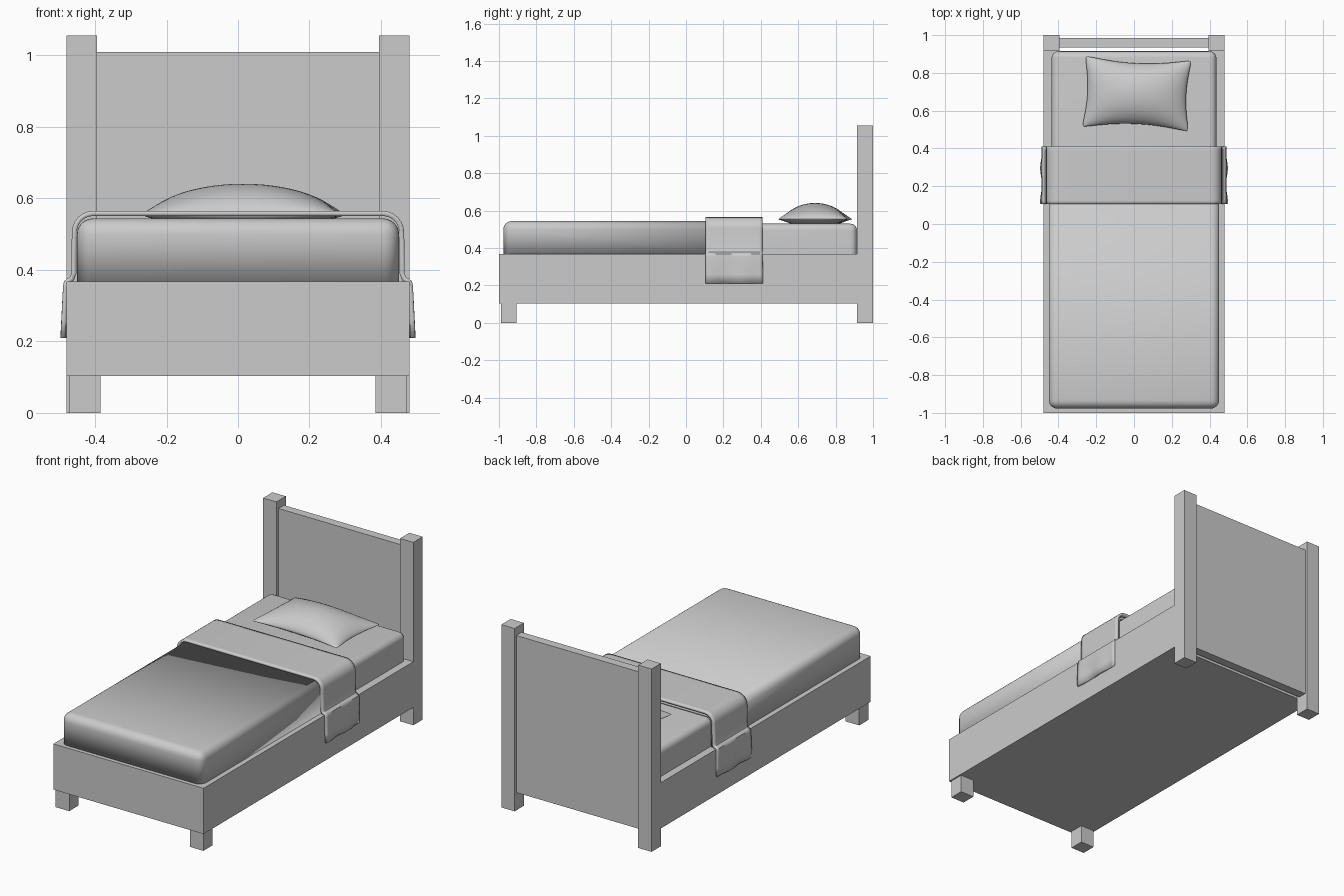
import bpy, bmesh, math

if "Cube" in bpy.data.objects:
    bpy.data.objects.remove(bpy.data.objects["Cube"])


def finish(name, bm, smooth=False):
    bmesh.ops.recalc_face_normals(bm, faces=bm.faces)
    me = bpy.data.meshes.new(name)
    bm.to_mesh(me)
    bm.free()
    ob = bpy.data.objects.new(name, me)
    bpy.context.collection.objects.link(ob)
    if smooth:
        bpy.ops.object.select_all(action='DESELECT')
        ob.select_set(True)
        bpy.context.view_layer.objects.active = ob
        bpy.ops.object.shade_smooth_by_angle(angle=math.radians(40))
    return ob


def box_bm(x0, x1, y0, y1, z0, z1):
    bm = bmesh.new()
    bmesh.ops.create_cube(bm, size=1)
    for v in bm.verts:
        v.co = ((x0 + x1) / 2 + v.co.x * (x1 - x0),
                (y0 + y1) / 2 + v.co.y * (y1 - y0),
                (z0 + z1) / 2 + v.co.z * (z1 - z0))
    return bm


def box(name, *dims):
    return finish(name, box_bm(*dims))


def round_edges(bm, keep, width):
    edges = [e for e in bm.edges if keep((e.verts[0].co + e.verts[1].co) / 2)]
    bmesh.ops.bevel(bm, geom=edges, offset=width, segments=6, profile=0.5, affect='EDGES')


# Wooden frame, headboard, posts and foot legs
box("bed_frame", -0.48, 0.48, -1.0, 0.915, 0.103, 0.367)
box("headboard_panel", -0.40, 0.40, 0.935, 0.985, 0.103, 1.01)
for side, s in (("left", -1), ("right", 1)):
    a, b = sorted((s * 0.395, s * 0.48))
    box("head_post_" + side, a, b, 0.915, 1.0, 0, 1.056)
    a, b = sorted((s * 0.385, s * 0.472))
    box("foot_leg_" + side, a, b, -0.99, -0.907, 0, 0.105)

# Mattress with rounded top and corners
bm = box_bm(-0.436, 0.436, -0.96, 0.914, 0.36, 0.53)
round_edges(bm, lambda c: c.z > 0.4, 0.035)
finish("mattress", bm, True)

# Blanket shell, open underneath and at the head end
bm = box_bm(-0.451, 0.451, -0.977, 0.40, 0.362, 0.544)
round_edges(bm, lambda c: c.z > 0.4 and c.y < 0.3, 0.045)
bm.normal_update()
bmesh.ops.delete(bm, geom=[f for f in bm.faces if f.normal.z < -0.9 or f.normal.y > 0.9],
                 context='FACES_ONLY')
ob = finish("blanket", bm, True)
mod = ob.modifiers.new("thickness", 'SOLIDIFY')
mod.thickness = 0.012
mod.offset = -1

# Folded blanket band hanging over both side rails
half = [(0.0, 0.565), (0.405, 0.565)]
half += [(0.405 + 0.06 * math.sin(t), 0.505 + 0.06 * math.cos(t))
         for t in [math.radians(15 * i) for i in range(1, 7)]]
half += [(0.466, 0.392), (0.470, 0.380), (0.480, 0.374), (0.487, 0.368),
         (0.489, 0.355), (0.490, 0.31), (0.491, 0.26), (0.492, 0.21)]
profile = [(-x, z) for x, z in reversed(half[1:])] + half
bm = bmesh.new()
rows = []
n = 16
for j in range(n + 1):
    t = j / n
    row = []
    for x, z in profile:
        drop = max(0, (0.37 - z) / 0.16)
        wave = 0.005 * drop * math.sin(t * 11 + 1)
        row.append(bm.verts.new((x + math.copysign(wave, x) * (1 if wave > 0 else -1),
                                 0.105 + 0.305 * t, z)))
    rows.append(row)
for r0, r1 in zip(rows, rows[1:]):
    for i in range(len(profile) - 1):
        bm.faces.new((r0[i], r0[i + 1], r1[i + 1], r1[i]))
ob = finish("blanket_fold", bm, True)
up = max(ob.data.polygons, key=lambda p: p.area).normal.z > 0
mod = ob.modifiers.new("thickness", 'SOLIDIFY')
mod.thickness = 0.014
mod.offset = -1 if up else 1

# Pillow with pinched corners and bulging middle
bm = bmesh.new()
N = 28
rot = math.radians(-2.5)
for top in (True, False):
    grid = []
    for j in range(N + 1):
        v = -math.cos(math.pi * j / N)
        row = []
        for i in range(N + 1):
            u = -math.cos(math.pi * i / N)
            f = max(0, (1 - u * u) * (1 - v * v)) ** 0.6
            pinch = 1 - 0.04 * abs(u * v) ** 8
            x = 0.287 * u * (1 - 0.09 * (1 - v * v)) * pinch
            y = 0.193 * v * (1 - 0.17 * (1 - u * u)) * pinch
            z = 0.554 + 0.087 * f if top else 0.554 - 0.027 * min(1, 1.6 * f)
            row.append(bm.verts.new((0.015 + x * math.cos(rot) - y * math.sin(rot),
                                     0.69 + x * math.sin(rot) + y * math.cos(rot), z)))
        grid.append(row)
    for a, b in zip(grid, grid[1:]):
        for i in range(N):
            bm.faces.new((a[i], a[i + 1], b[i + 1], b[i]))
bmesh.ops.remove_doubles(bm, verts=bm.verts, dist=0.0002)
finish("pillow", bm, True)
